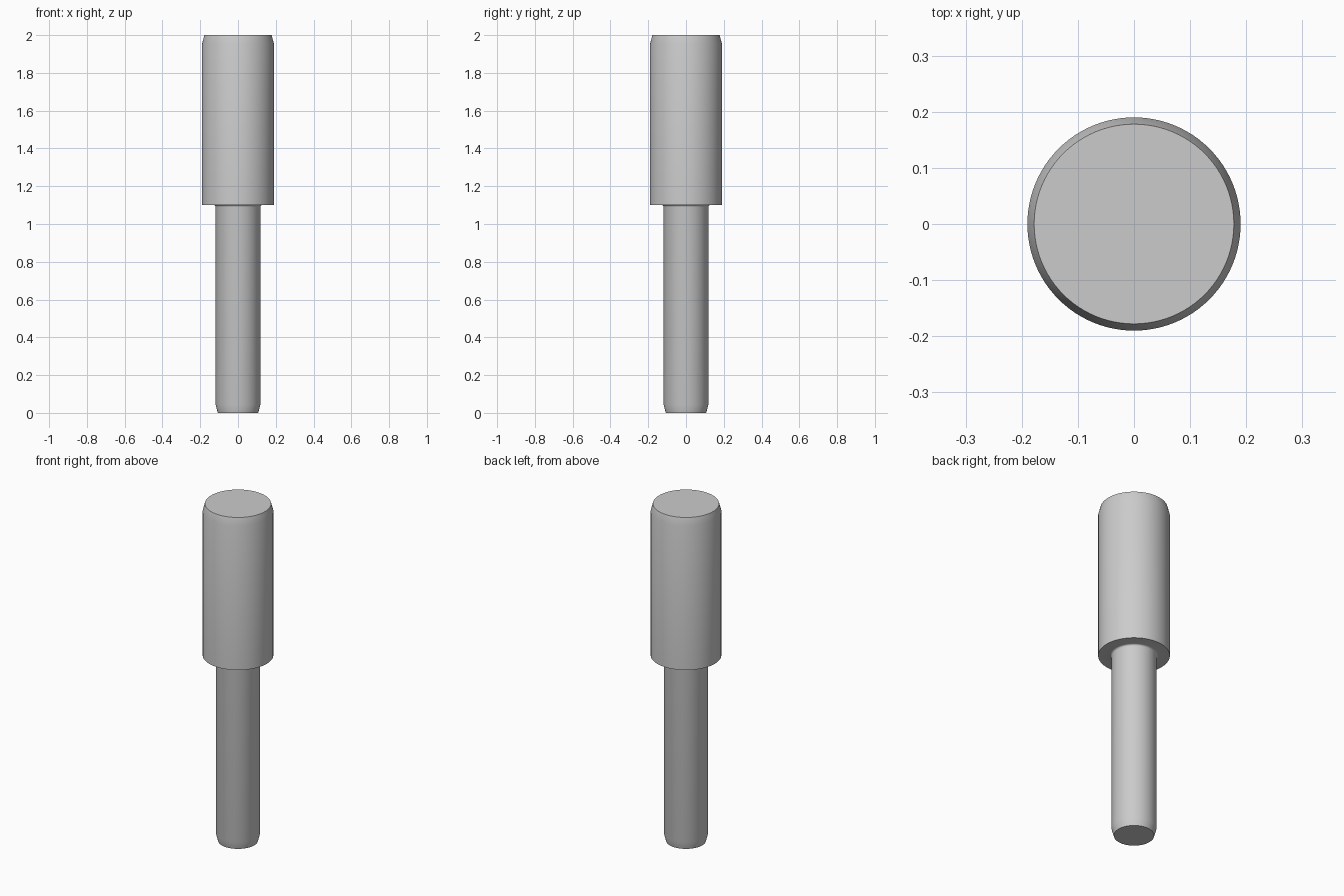
import bpy, bmesh, math

if "Cube" in bpy.data.objects:
    bpy.data.objects.remove(bpy.data.objects["Cube"])

SEGMENTS = 96
SHAFT_R, HEAD_R, STEP_Z, FILLET = 0.119, 0.19, 1.1, 0.01

# Half profile (radius, height): tapered tip, shaft, small fillet, wide head, tapered top
profile = [(0.107, 0.0), (SHAFT_R, 0.045), (SHAFT_R, STEP_Z - FILLET)]
for i in range(1, 5):
    a = math.radians(90 * i / 4)
    profile.append((SHAFT_R + FILLET * (1 - math.cos(a)),
                    STEP_Z - FILLET * (1 - math.sin(a))))
profile += [(HEAD_R, STEP_Z), (HEAD_R, 1.955), (0.178, 2.0)]

# Turn the profile into closed rings
bm = bmesh.new()
rings = []
for r, z in profile:
    rings.append([bm.verts.new((r * math.cos(2 * math.pi * i / SEGMENTS),
                                r * math.sin(2 * math.pi * i / SEGMENTS), z))
                  for i in range(SEGMENTS)])
for low, high in zip(rings, rings[1:]):
    for i in range(SEGMENTS):
        j = (i + 1) % SEGMENTS
        bm.faces.new((low[i], low[j], high[j], high[i]))

# Flat end caps
bm.faces.new(list(reversed(rings[0])))
bm.faces.new(rings[-1])
bmesh.ops.recalc_face_normals(bm, faces=bm.faces[:])

mesh = bpy.data.meshes.new("stepped_pin")
bm.to_mesh(mesh)
bm.free()
pin = bpy.data.objects.new("stepped_pin", mesh)
bpy.context.collection.objects.link(pin)

# Smooth sides, crisp step and caps
bpy.context.view_layer.objects.active = pin
pin.select_set(True)
bpy.ops.object.shade_smooth_by_angle(angle=math.radians(30))
